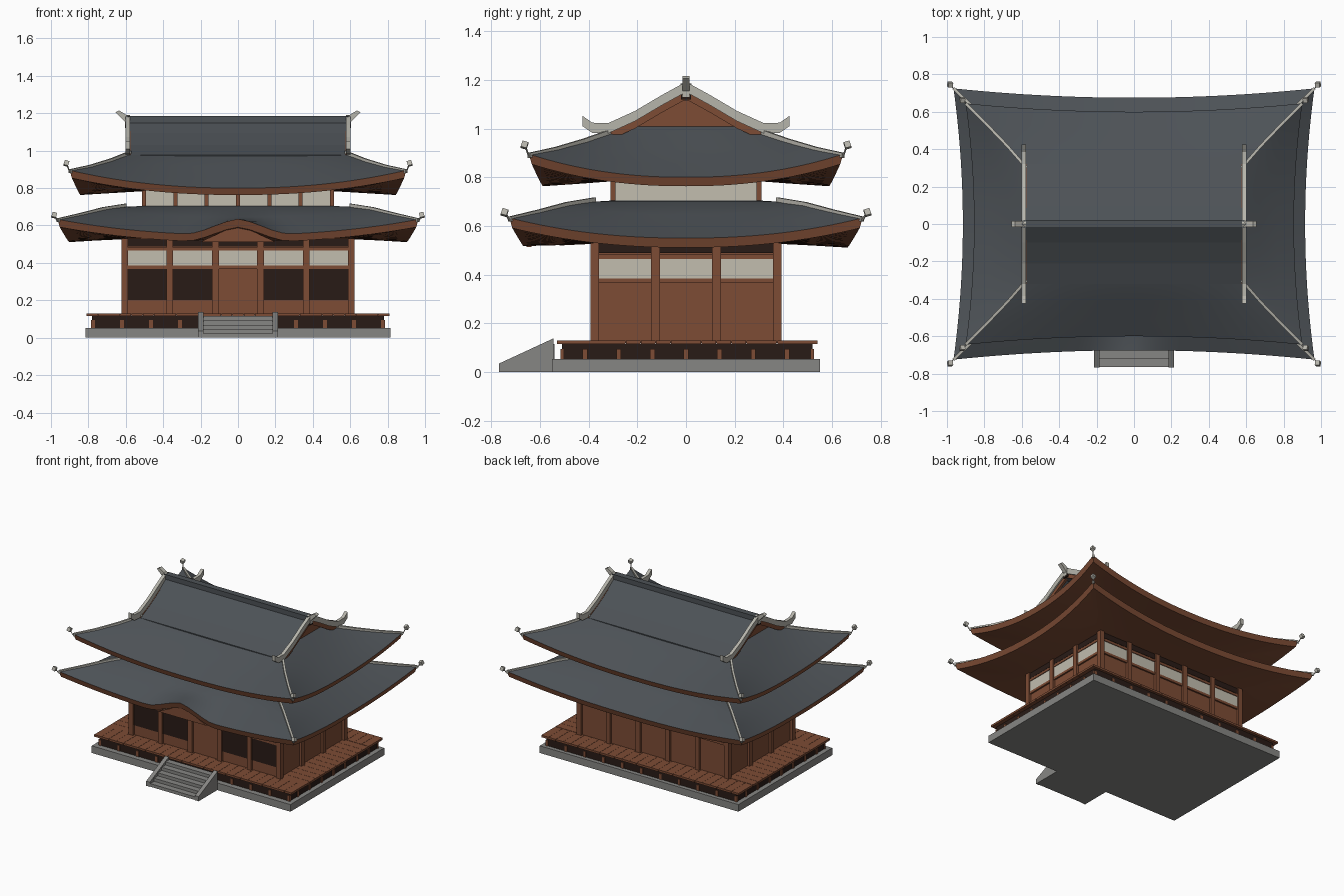
import bpy, bmesh, math
from mathutils import Vector

if "Cube" in bpy.data.objects:
    bpy.data.objects.remove(bpy.data.objects["Cube"])


def material(name, r, g, b):
    m = bpy.data.materials.new(name)
    m.use_nodes = True
    m.diffuse_color = (r, g, b, 1)
    m.node_tree.nodes["Principled BSDF"].inputs["Base Color"].default_value = (r, g, b, 1)
    return m


TILE = material("slate_tile", 0.074, 0.084, 0.094)
WOOD = material("red_brown_wood", 0.205, 0.072, 0.035)
DARK = material("dark_wood", 0.022, 0.011, 0.008)
PLASTER = material("plaster", 0.54, 0.51, 0.43)
STONE = material("grey_stone", 0.24, 0.238, 0.228)
TRIM = material("pale_ridge", 0.47, 0.46, 0.41)


def finish(bm, name, *mats):
    bmesh.ops.recalc_face_normals(bm, faces=bm.faces)
    mesh = bpy.data.meshes.new(name)
    bm.to_mesh(mesh)
    bm.free()
    for m in mats:
        mesh.materials.append(m)
    ob = bpy.data.objects.new(name, mesh)
    bpy.context.collection.objects.link(ob)
    return ob


def boxes(name, mat, specs):
    """One object from boxes given as (centre, size)."""
    bm = bmesh.new()
    for c, s in specs:
        vs = bmesh.ops.create_cube(bm, size=1)["verts"]
        for v in vs:
            v.co = Vector([v.co[i] * s[i] + c[i] for i in range(3)])
    return finish(bm, name, mat)


def prism(name, outline, axis, a, b, mat):
    """Extrude a 2D outline along x (outline = y,z) or y (outline = x,z)."""
    bm = bmesh.new()
    rows = [[bm.verts.new((d, u, z) if axis == "x" else (u, d, z)) for u, z in outline] for d in (a, b)]
    n = len(outline)
    bm.faces.new(rows[0])
    bm.faces.new(rows[1])
    for i in range(n):
        j = (i + 1) % n
        bm.faces.new((rows[0][i], rows[0][j], rows[1][j], rows[1][i]))
    return finish(bm, name, mat)


def beam(name, points, w, h, mat):
    """Sweep an upright rectangle along a path."""
    pts = [Vector(p) for p in points]
    bm = bmesh.new()
    flat = pts[-1] - pts[0]
    side = Vector((-flat.y, flat.x, 0)).normalized() * w / 2
    up = Vector((0, 0, h))
    rows = [[bm.verts.new(p + o) for o in (side, -side, up - side, up + side)] for p in pts]
    for r, s in zip(rows, rows[1:]):
        for i in range(4):
            bm.faces.new((r[i], r[(i + 1) % 4], s[(i + 1) % 4], s[i]))
    bm.faces.new(rows[0])
    bm.faces.new(rows[-1])
    return finish(bm, name, mat)


def roof_ring(hx, hy, z, lift, sag, arch, n=32):
    """Closed eave line: corners sweep up and out, the front may arch."""
    pts = []
    for k, (ux, uy) in enumerate(((0, -1), (1, 0), (0, 1), (-1, 0))):
        for i in range(n):
            t = 2 * i / n - 1
            out = sag * (1 - t * t)
            zz = z + lift * abs(t) ** 2.2
            if uy:
                p = Vector((-uy * t * hx, uy * (hy - out), zz))
            else:
                p = Vector((ux * (hx - out), ux * t * hy, zz))
            u = abs(p.x) / 0.27
            if k == 0 and u < 1:
                p.z += arch * (0.6 * math.cos(u * math.pi / 2) ** 2 + 0.4 * (1 - u))
            pts.append(p)
    return pts


def hip_roof(name, rings, tiled):
    """Loft rings; bands from index `tiled` on are tile, those before are wood."""
    bm = bmesh.new()
    rows = [[bm.verts.new(p) for p in roof_ring(*r)] for r in rings]
    n = len(rows[0])
    for k in range(len(rows) - 1):
        for i in range(n):
            j = (i + 1) % n
            f = bm.faces.new((rows[k][i], rows[k][j], rows[k + 1][j], rows[k + 1][i]))
            f.material_index = 1 if k < tiled else 0
    for row in (rows[0], rows[-1]):
        bm.faces.new(row).material_index = 1 if row is rows[0] else 0
    ob = finish(bm, name, TILE, WOOD)
    bpy.ops.object.select_all(action="DESELECT")
    bpy.context.view_layer.objects.active = ob
    ob.select_set(True)
    bpy.ops.object.shade_smooth_by_angle(angle=math.radians(25))


def hips(prefix, rings, tip):
    """Slim hip ridges on the four corners, each with a small finial on a rod."""
    for sx in (-1, 1):
        for sy in (-1, 1):
            tag = ("left" if sx > 0 else "right") + ("_back" if sy > 0 else "_front")
            path = [(sx * r[0], sy * r[1], r[2] + r[3] - 0.015 + 0.004 * i) for i, r in enumerate(rings)]
            end = (sx * tip[0], sy * tip[1], tip[2])
            beam(prefix + "_hip_" + tag, path, 0.015, 0.02, TRIM)
            beam(prefix + "_rod_" + tag, [path[0], end], 0.006, 0.01, TRIM)
            cube = boxes(prefix + "_finial_" + tag, TRIM, [((0, 0, 0), (0.025, 0.025, 0.026))])
            cube.location = end
            cube.rotation_euler = (0.3 * sy, -0.3 * sx, 0)


# Stone base and steps
boxes("stone_base", STONE, [((0, 0, 0.0265), (1.63, 1.1, 0.053))])
boxes("stone_steps", STONE, [((0, -0.5425 - 0.0225 * (5 - i) + 0.003, 0.0115 * (i + 1)),
                              (0.38, 0.045 * (5 - i), 0.023 * (i + 1))) for i in range(5)])
for s in (-1, 1):
    prism("step_cheek", [(-0.768, 0), (-0.768, 0.035), (-0.545, 0.138), (-0.545, 0)],
          "x", s * 0.185, s * 0.215, STONE)

# Veranda
boxes("veranda_underside", DARK, [((0, 0.005, 0.083), (1.56, 1.03, 0.064))])
feet = [((x * 0.155, s * 0.514 + 0.005, 0.074), (0.02, 0.012, 0.042))
        for x in range(-5, 6) for s in (-1, 1)]
feet += [((s * 0.781, y * 0.138, 0.074), (0.012, 0.02, 0.042)) for y in range(-3, 4) for s in (-1, 1)]
boxes("veranda_feet", WOOD, feet)
planks = [((-0.78 + 0.06 * i, s * 0.4525 + 0.005, 0.1225), (0.0585, 0.165, 0.015))
          for i in range(27) for s in (-1, 1)]
planks += [((s * 0.7, -0.341 + 0.062 * i, 0.1225), (0.22, 0.0605, 0.015))
           for i in range(12) for s in (-1, 1)]
boxes("veranda_planks", WOOD, planks)

# Hall walls with bays between posts
HX, HY = 0.605, 0.375
boxes("hall_walls", WOOD, [((0, 0, 0.325), (2 * HX, 2 * HY, 0.41))])
xs = [-0.605, -0.365, -0.12, 0.12, 0.365, 0.605]
ys = [-0.375, -0.125, 0.125, 0.375]
boxes("hall_posts", WOOD, [((x, s * HY, 0.325), (0.036, 0.036, 0.41)) for x in xs for s in (-1, 1)] +
      [((s * HX, y, 0.325), (0.036, 0.036, 0.41)) for y in ys[1:3] for s in (-1, 1)])
boxes("plaster_band", PLASTER, [((0, s * HY, 0.425), (2 * HX, 0.012, 0.085)) for s in (-1, 1)] +
      [((s * HX, 0, 0.425), (0.012, 2 * HY, 0.085)) for s in (-1, 1)])
boxes("wall_rails", WOOD, [((0, s * HY, z), (2 * HX, 0.022, 0.018)) for s in (-1, 1) for z in (0.376, 0.474)] +
      [((s * HX, 0, z), (0.022, 2 * HY, 0.018)) for s in (-1, 1) for z in (0.376, 0.474)])
boxes("eave_shadow_board", DARK, [((0, 0, 0.508), (2 * HX + 0.014, 2 * HY + 0.014, 0.04))])
boxes("front_windows", DARK, [((s * (a + b) / 2, -HY, 0.285), (b - a - 0.03, 0.012, 0.165))
                              for a, b in ((0.12, 0.365), (0.365, 0.605)) for s in (-1, 1)])

# Lower roof with an arched front eave and a filled gable under the arch
lower_top = [(0.965, 0.725, 0.55, 0.083, 0.05, 0.085), (0.84, 0.605, 0.598, 0.06, 0.03, 0.035),
             (0.72, 0.49, 0.645, 0.04, 0.01, 0), (0.60, 0.375, 0.7, 0, 0, 0)]
lower_under = [(0.58, 0.35, 0.528, 0, 0, 0), (0.78, 0.54, 0.52, 0.033, 0.025, 0),
               (0.953, 0.713, 0.511, 0.08, 0.05, 0.08)]
hip_roof("lower_roof", lower_under + lower_top + [(0.5, 0.29, 0.705, 0, 0, 0)], 3)
hips("lower", lower_top, (0.983, 0.745, 0.655))
prism("arch_infill", [(-0.2, 0.513), (0, 0.605), (0.2, 0.513)], "y", -0.655, -0.635, WOOD)

# Upper storey
boxes("upper_walls", PLASTER, [((0, 0, 0.74), (1.0, 0.6, 0.1))])
boxes("upper_posts", WOOD, [((i * 0.1675, s * 0.3, 0.74), (0.022, 0.022, 0.1))
                            for i in range(-3, 4) for s in (-1, 1)])

# Upper roof skirt
upper_top = [(0.9, 0.645, 0.8, 0.095, 0.045, 0), (0.79, 0.535, 0.855, 0.06, 0.025, 0),
             (0.68, 0.42, 0.915, 0.03, 0.01, 0), (0.575, 0.3, 0.983, 0, 0, 0)]
upper_under = [(0.48, 0.28, 0.785, 0, 0, 0), (0.7, 0.46, 0.773, 0.034, 0.02, 0),
               (0.888, 0.633, 0.763, 0.09, 0.045, 0)]
hip_roof("upper_roof", upper_under + upper_top + [(0.53, 0.23, 1.012, 0, 0, 0)], 3)
hips("upper", upper_top, (0.918, 0.663, 0.932))

# Gabled top: tiled slopes overhanging recessed wooden ends
slope = [(0.32, 0.978), (0.21, 1.03), (0.1, 1.095), (0, 1.165)]
over = slope + [(-y, z) for y, z in reversed(slope[:-1])]
under = [(y, z - 0.025) for y, z in reversed(over)]
prism("gable_roof", over + under, "x", -0.58, 0.58, TILE)
prism("gable_wall", [(y, z - 0.015) for y, z in over], "x", -0.535, 0.535, WOOD)
boxes("main_ridge", TILE, [((0, 0, 1.15), (1.18, 0.045, 0.07))])

# Pale gable edges and ridge ornaments
verge = [(0.425, 1.01), (0.385, 0.982), (0.32, 0.98), (0.21, 1.03), (0.1, 1.095), (0, 1.15)]
for s in (-1, 1):
    for d in (-1, 1):
        beam("gable_edge", [(s * 0.59, d * y, z) for y, z in verge], 0.024, 0.042, TRIM)
        beam("gable_board", [(s * 0.583, d * y, z - 0.03) for y, z in verge[2:]], 0.018, 0.032, WOOD)
    prism("ridge_ornament", [(s * x, z) for x, z in ((0.585, 1.13), (0.588, 1.185), (0.635, 1.215),
                                                     (0.655, 1.205), (0.605, 1.155), (0.605, 1.13))],
          "y", -0.015, 0.015, TRIM)
    boxes("gable_pendant", DARK, [((s * 0.597, 0, 1.13), (0.012, 0.04, 0.02))])
